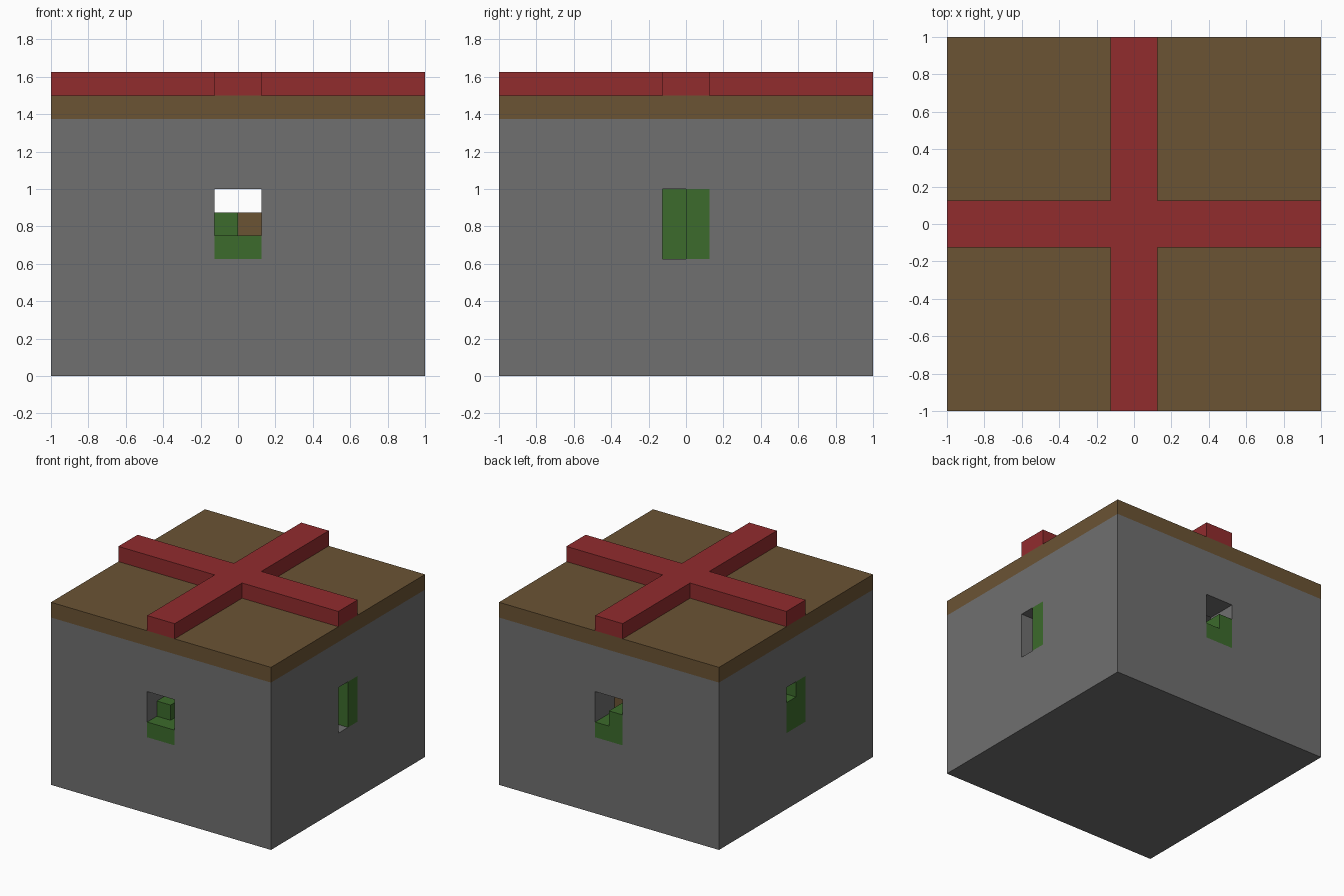
import bpy, bmesh

if "Cube" in bpy.data.objects:
    bpy.data.objects.remove(bpy.data.objects["Cube"], do_unlink=True)

U = 0.125  # one block


def material(name, rgb):
    m = bpy.data.materials.new(name)
    m.use_nodes = True
    m.diffuse_color = (*rgb, 1)
    m.node_tree.nodes["Principled BSDF"].inputs["Base Color"].default_value = (*rgb, 1)
    return m


STONE = material("stone grey", (0.16, 0.16, 0.16))
WOOD = material("wood brown", (0.147, 0.087, 0.034))
RED = material("ribbon red", (0.285, 0.025, 0.027))
LEAF = material("leaf green", (0.045, 0.146, 0.025))


def finish(name, bm, mat):
    bmesh.ops.recalc_face_normals(bm, faces=bm.faces[:])
    mesh = bpy.data.meshes.new(name)
    bm.to_mesh(mesh)
    bm.free()
    mesh.materials.append(mat)
    ob = bpy.data.objects.new(name, mesh)
    bpy.context.collection.objects.link(ob)
    return ob


def box(name, xs, ys, zs, mat):
    """Box from block-unit ranges along each axis."""
    bm = bmesh.new()
    bmesh.ops.create_cube(bm, size=1)
    for v in bm.verts:
        v.co = [U * (r[0] if c < 0 else r[1]) for c, r in zip(v.co, (xs, ys, zs))]
    return finish(name, bm, mat)


# Stone walls, with an inner room and two crossing window tunnels
walls = box("stone_walls", (-8, 8), (-8, 8), (0, 11), STONE)
cutters = [
    box("room_cutter", (-6, 6), (-6, 6), (2, 10), STONE),
    box("window_cutter_x", (-9, 9), (-1, 1), (5, 8), STONE),
    box("window_cutter_y", (-1, 1), (-9, 9), (5, 8), STONE),
]
bpy.context.view_layer.objects.active = walls
for cutter in cutters:
    cutter.hide_render = True
    mod = walls.modifiers.new(cutter.name, "BOOLEAN")
    mod.operation = "DIFFERENCE"
    mod.solver = "EXACT"
    mod.object = cutter
    bpy.ops.object.modifier_apply(modifier=mod.name)
    bpy.data.objects.remove(cutter, do_unlink=True)

# Roof slab and the raised floor inside
box("roof_slab", (-8, 8), (-8, 8), (11, 12), WOOD)
box("inner_floor", (-6, 6), (-6, 6), (2, 7), WOOD)

# Cross on the roof: one arm outline turned four times, then extruded
bm = bmesh.new()
outline = []
for turn in range(4):
    for x, y in ((8, -1), (8, 1), (1, 1)):
        for _ in range(turn):
            x, y = -y, x
        outline.append(bm.verts.new((x * U, y * U, 12 * U)))
face = bm.faces.new(outline)
top = bmesh.ops.extrude_face_region(bm, geom=[face])["geom"]
for v in top:
    if isinstance(v, bmesh.types.BMVert):
        v.co.z += U
finish("roof_cross", bm, RED)

# Foliage blocks in the windows
foliage = {
    "front_sill_leaves": ((-1, 1), (-8, -6), (5, 6)),
    "front_inner_leaves": ((-1, 0), (-7, -6), (6, 7)),
    "back_sill_leaves": ((-1, 1), (6, 8), (5, 6)),
    "back_upper_leaves": ((-1, 0), (6, 8), (6, 7)),
    "left_outer_leaves": ((6, 8), (0, 1), (5, 8)),
    "left_inner_leaves": ((6, 7), (-1, 0), (5, 8)),
    "right_tall_leaves": ((-8, -6), (-1, 0), (5, 8)),
    "right_short_leaves": ((-8, -6), (0, 1), (5, 7)),
}
for name, ranges in foliage.items():
    box(name, *ranges, LEAF)
